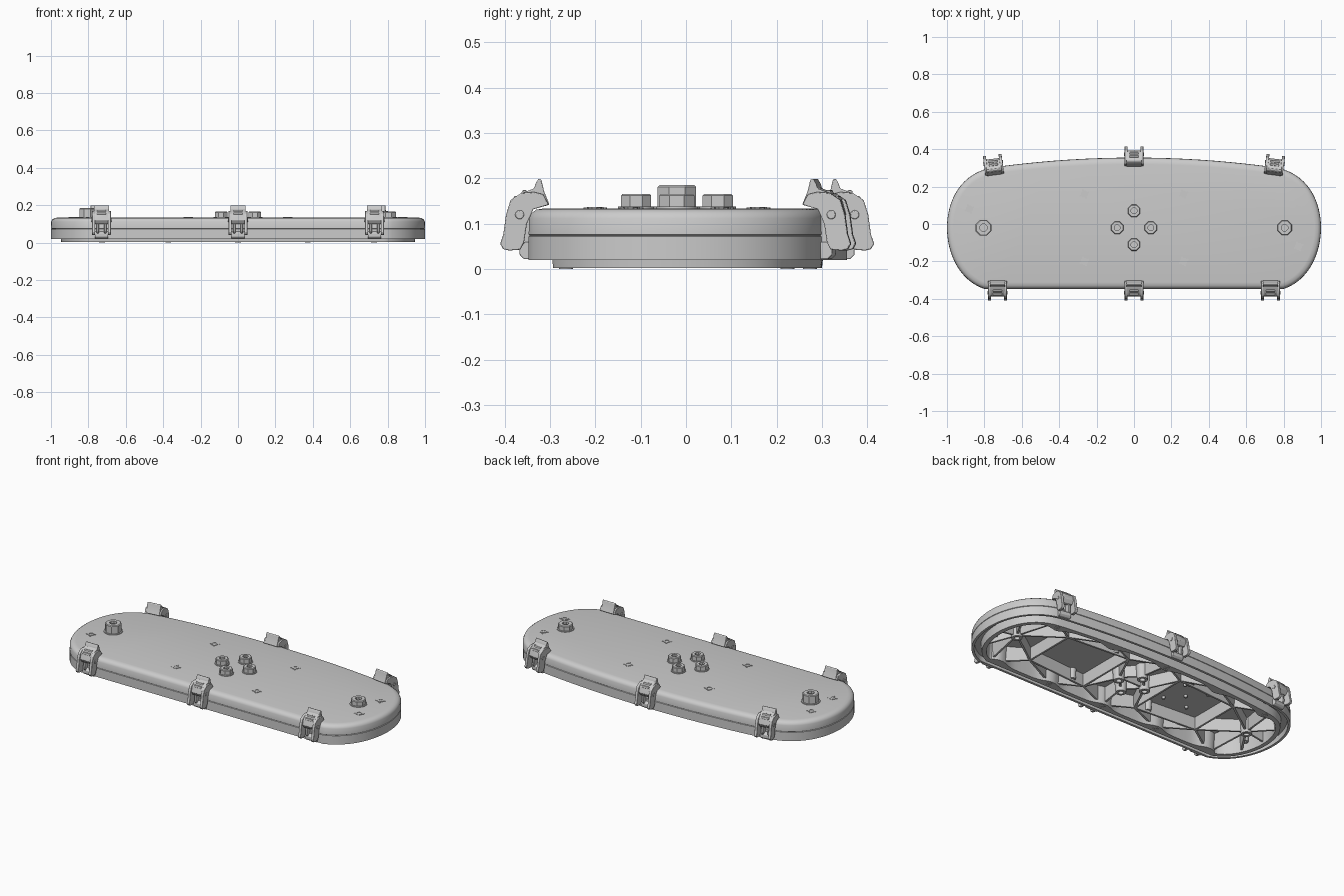
import bpy, bmesh, math
from mathutils import Vector, Matrix

if "Cube" in bpy.data.objects:
    bpy.data.objects.remove(bpy.data.objects["Cube"])


def finish(bm, name, angle=30, bevel=0):
    bmesh.ops.recalc_face_normals(bm, faces=bm.faces)
    me = bpy.data.meshes.new(name)
    bm.to_mesh(me)
    bm.free()
    ob = bpy.data.objects.new(name, me)
    bpy.context.collection.objects.link(ob)
    if bevel:
        mod = ob.modifiers.new("bevel", "BEVEL")
        mod.width, mod.segments, mod.limit_method = bevel, 2, 'ANGLE'
    bpy.ops.object.select_all(action='DESELECT')
    bpy.context.view_layer.objects.active = ob
    ob.select_set(True)
    bpy.ops.object.shade_smooth_by_angle(angle=math.radians(angle))
    return ob


def loft(bm, rings, caps=True):
    vs = [[bm.verts.new(p) for p in r] for r in rings]
    n = len(vs[0])
    for a, b in zip(vs, vs[1:]):
        for i in range(n):
            bm.faces.new((a[i], a[(i + 1) % n], b[(i + 1) % n], b[i]))
    if caps:
        bm.faces.new(vs[0])
        bm.faces.new(vs[-1])


def lathe(bm, x, y, profile, n=24):
    turn = math.pi / n
    loft(bm, [[(x + r * math.cos(turn * (2 * i + 1)), y + r * math.sin(turn * (2 * i + 1)), z)
               for i in range(n)] for r, z in profile])


def extrude(bm, profile, x0, x1, mat):
    # profile is (outward, height), swept along the clamp width
    loft(bm, [[mat @ Vector((x, o, z)) for o, z in profile] for x in (x0, x1)])


def bezier(p, n):
    a, b, c, d = [Vector(q) for q in p]
    return [a * (1 - t) ** 3 + b * 3 * t * (1 - t) ** 2 + c * 3 * t * t * (1 - t) + d * t ** 3
            for t in [i / n for i in range(n)]]


# plan outline: straight front, bowed back, rounded ends
right = bezier([(.8, -.347), (.94, -.30), (1, -.15), (1, -.02)], 16)
right += bezier([(1, -.02), (1, .12), (.93, .28), (.74, .305)], 16)
front = [Vector((-.8 + 1.6 * i / 60, -.347)) for i in range(60)]
back = [Vector((x, .355 - .05 * (x / .74) ** 2)) for x in [.74 - 1.48 * i / 60 for i in range(60)]]
left = [Vector((-.74, .305))] + [Vector((-p.x, p.y)) for p in reversed(right)]
outline = front + right + back + left[:-1]
N = len(outline)
normals = []
for i in range(N):
    t = (outline[(i + 1) % N] - outline[i - 1]).normalized()
    normals.append(Vector((-t.y, t.x)))
LUGS = (-.73, -.37, 0, .37, .73)


def ring(inset, z, scallop=0):
    out = []
    for p, nrm in zip(outline, normals):
        s = sum(math.exp(-((p.x - c) / .06) ** 2) for c in LUGS)
        q = p + nrm * (inset + scallop * s)
        out.append((q.x, q.y, z))
    return out


# lid shell: ceiling, scalloped inner wall, seal groove, outer skirt, top
bm = bmesh.new()
loft(bm, [ring(.088, .105, .03), ring(.08, .003, .03), ring(.055, .003), ring(.05, .05),
          ring(.018, .05), ring(.014, .02), ring(0, .02), ring(0, .072), ring(.003, .074),
          ring(0, .076), ring(.001, .112), ring(.006, .123), ring(.017, .131), ring(.035, .134)])
finish(bm, "lid_shell", 35)

# rim screws under the inner wall
bm = bmesh.new()
for i, (p, nrm) in enumerate(zip(outline, normals)):
    if any(abs(p.x - c) < .0125 for c in LUGS) and i % 2 == 0:
        q = p + nrm * .082
        lathe(bm, q.x, q.y, [(.016, .012), (.016, 0), (.008, 0), (.008, .01)], 12)
finish(bm, "rim_screws")

# truss ribs on the underside
def rib(bm, a, b, za, zb, w=.014):
    a, b = Vector(a), Vector(b)
    d = (b - a).normalized()
    s = Vector((-d.y, d.x)) * w / 2
    loft(bm, [[(p.x + k * s.x, p.y + k * s.y, z) for k, z in
               ((-1.4, .11), (-.8, zl), (.8, zl), (1.4, .11))] for p, zl in ((a, za), (b, zb))])


A, B, C, D = (.18, .17), (.58, .14), (.58, -.18), (.18, -.21)
E, H = (.805, -.02), (.09, -.02)
frame_ribs = [(A, B), (B, C), (C, D), (D, A), (A, H), (D, H), (B, E), (C, E)]
wall_ribs = [(A, (0, .28)), (A, (.37, .27)), (B, (.37, .27)), (B, (.72, .235)),
             (D, (0, -.27)), (D, (.37, -.27)), (C, (.37, -.27)), (C, (.73, -.27)),
             (E, (.93, -.02)), (E, (.76, .23)), (E, (.77, -.27)), (E, (.89, .12)), (E, (.89, -.16))]
hub_ribs = [(H, (0, .07)), (H, (0, -.11)), (H, (0, -.02))]
bm = bmesh.new()
for s in (1, -1):
    for group, za, zb in ((frame_ribs, .035, .035), (wall_ribs, .035, .015), (hub_ribs, .04, .04)):
        for a, b in group:
            rib(bm, (s * a[0], a[1]), (s * b[0], b[1]), za, zb)
rib(bm, (0, .28), (0, .07), .015, .04)
rib(bm, (0, -.27), (0, -.11), .015, .04)
finish(bm, "underside_ribs")

# sockets beneath the bolts and the small pocket pins
BOLTS = [(0, .07), (0, -.11), (.09, -.02), (-.09, -.02)]
SCREWS = [(sx * x, y) for sx in (1, -1) for x, y in ((.88, .08), (.88, -.12), (.265, .16), (.265, -.2))]
bm = bmesh.new()
for x, y in BOLTS + [(.805, -.02), (-.805, -.02)]:
    lathe(bm, x, y, [(.036, .108), (.029, .02), (.015, .02), (.015, .09)])
for x, y in SCREWS:
    lathe(bm, x, y, [(.022, .108), (.018, .045), (.008, .045), (.008, .09)], 16)
for x, y in ((-.38, -.02), (-.3, .07), (-.46, .07), (-.3, -.11), (-.46, -.11)):
    lathe(bm, x, y, [(.01, .108), (.008, .09)], 12)
finish(bm, "underside_sockets")

# top bolts, octagonal with a bore
def bolt(bm, x, y, r, top):
    lathe(bm, x, y, [(r * 1.12, .128), (r * 1.12, .138), (r, .138)])
    lathe(bm, x, y, [(r, .13), (r, top - .004), (r * .9, top), (r * .45, top), (r * .45, top - .015)], 8)
    lathe(bm, x, y, [(r * .2, top - .02), (r * .2, top - .008)], 8)


bm = bmesh.new()
for x, y in BOLTS:
    bolt(bm, x, y, .036, .166)
finish(bm, "centre_bolts")
bm = bmesh.new()
bolt(bm, .805, -.02, .042, .166)
bolt(bm, -.805, -.02, .046, .185)
finish(bm, "end_ports")

# flush screws on the top face
bm = bmesh.new()
for x, y in SCREWS:
    lathe(bm, x, y, [(.02, .13), (.02, .137), (.012, .137), (.012, .1345)], 8)
    for k in range(4):
        a = k * math.pi / 2 + .4
        lathe(bm, x + .022 * math.cos(a), y + .022 * math.sin(a), [(.006, .13), (.006, .136)], 6)
finish(bm, "top_screws")

# latch clamps around the edge
cheek = [(-.042, .142), (-.03, .165), (-.01, .17), (.018, .168), (.042, .152), (.052, .12), (.058, .076),
         (.065, .056), (.058, .044), (.045, .041), (.02, .043), (.012, .06), (.006, .1), (-.008, .132)]
lever = [(-.044, .142), (-.032, .172), (-.026, .197), (-.02, .2), (-.013, .188), (-.01, .178),
         (.016, .168), (.036, .15), (.044, .12), (.03, .1), (.01, .1), (-.008, .132)]
bail = [(-.005, .12), (.024, .12), (.03, .06), (.02, .048), (-.005, .05)]
hook = [(-.004, .022), (.012, .022), (.022, .032), (.022, .05), (.01, .06), (-.004, .06)]


def clamp(name, x, y, angle):
    m = Matrix.Translation((x, y, 0)) @ Matrix.Rotation(angle, 4, 'Z')
    bm = bmesh.new()
    for s in (1, -1):
        extrude(bm, cheek, s * .034, s * .05, m)
        extrude(bm, bail, s * .014, s * .026, m)
        # pivot pin heads
        loft(bm, [[m @ Vector((s * w, .022 + .01 * math.cos(k * math.pi / 6), .12 + .01 * math.sin(k * math.pi / 6)))
                   for k in range(12)] for w in (.045, .053)])
    extrude(bm, lever, -.041, .041, m)
    extrude(bm, hook, -.035, .035, m)
    # grip bars on the lever
    for o, z in ((.03, .155), (.012, .168)):
        extrude(bm, [(o - .004, z - .006), (o + .007, z - .004), (o + .004, z + .006), (o - .006, z + .006)],
                -.024, .024, m)
    finish(bm, name, 40, .002)


for i, x in enumerate((-.73, 0, .73)):
    clamp(f"front_clamp_{i}", x, -.345, math.pi)
for i, (x, y, a) in enumerate(((-.75, .305, .13), (0, .35, 0), (.75, .305, -.13))):
    clamp(f"back_clamp_{i}", x, y, a)
